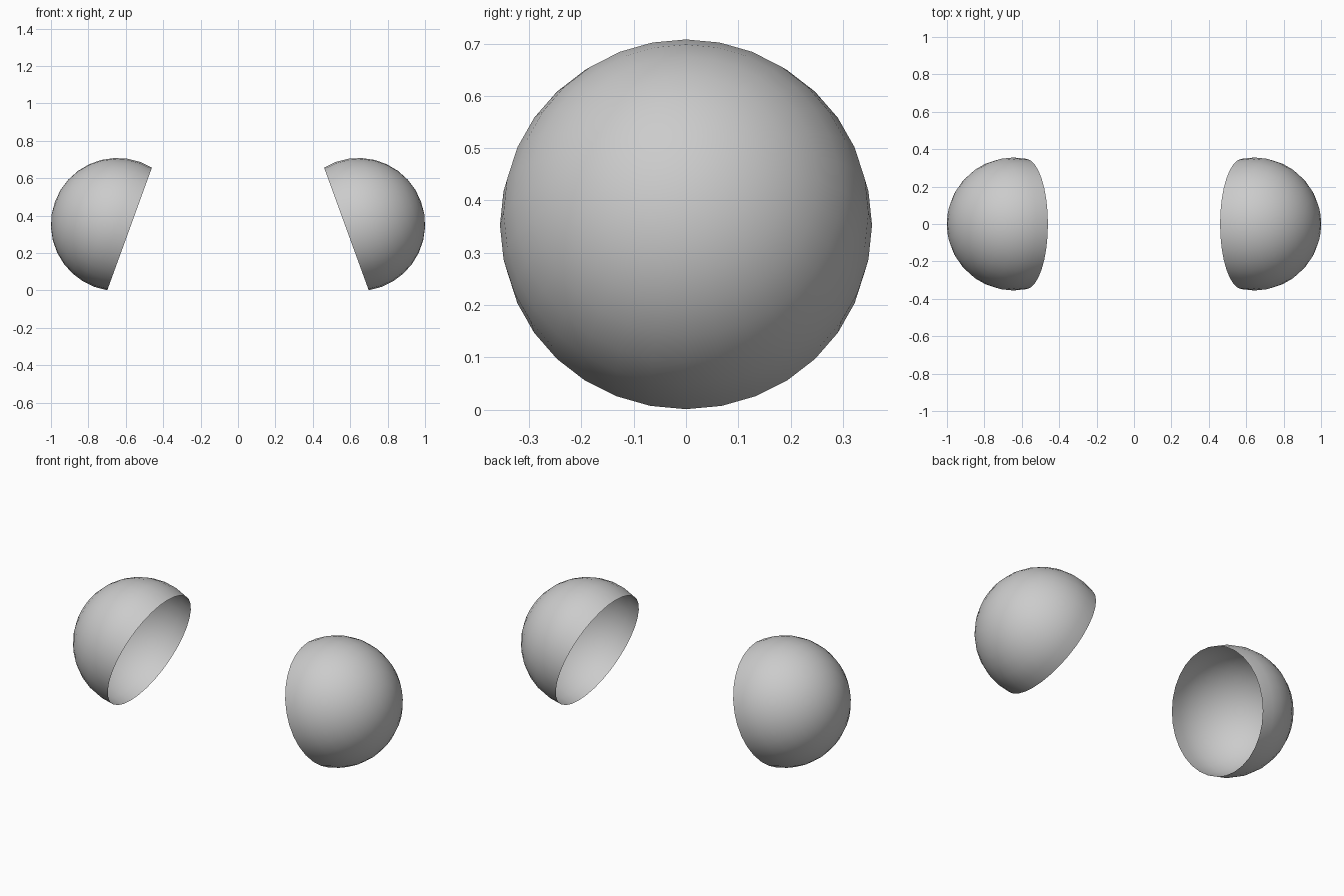
import bpy, bmesh
from math import radians
from mathutils import Matrix

if "Cube" in bpy.data.objects:
    bpy.data.objects.remove(bpy.data.objects["Cube"])

R = 0.3556          # sphere radius
CX, CZ = 0.6447, 0.3525
TILT = 70           # pole leans outward and slightly upward


def open_cup(name, side):
    # sphere cut open one ring beyond its equator
    bm = bmesh.new()
    bmesh.ops.create_uvsphere(bm, u_segments=32, v_segments=16, radius=R)
    low = [v for v in bm.verts if v.co.z < -R * 0.25]
    bmesh.ops.delete(bm, geom=low, context='VERTS')
    bm.transform(Matrix.Rotation(radians(TILT * side), 4, 'Y'))
    for f in bm.faces:
        f.smooth = True
    mesh = bpy.data.meshes.new(name)
    bm.to_mesh(mesh)
    bm.free()
    ob = bpy.data.objects.new(name, mesh)
    ob.location = (CX * side, 0, CZ)
    bpy.context.collection.objects.link(ob)


# mirrored pair of open cups facing each other
open_cup("left_cup", -1)
open_cup("right_cup", 1)
